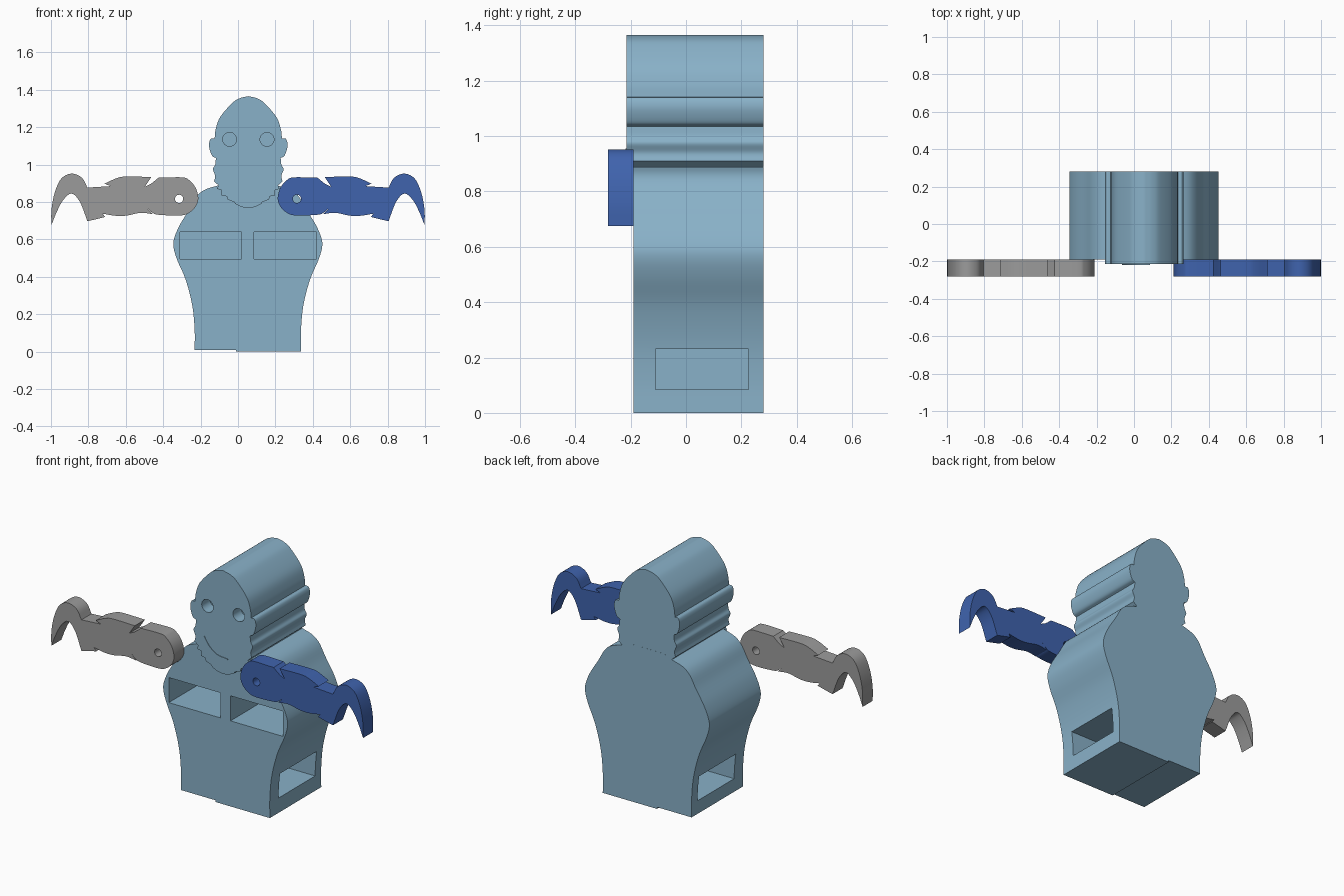
import bpy, bmesh, math
from mathutils import Vector

if "Cube" in bpy.data.objects:
    bpy.data.objects.remove(bpy.data.objects["Cube"])


def material(name, rgb):
    m = bpy.data.materials.new(name)
    m.diffuse_color = (*rgb, 1)
    m.use_nodes = True
    m.node_tree.nodes["Principled BSDF"].inputs["Base Color"].default_value = m.diffuse_color
    return m


PALE = material("pale blue", (0.25, 0.44, 0.58))
GREY = material("grey", (0.33, 0.33, 0.33))
BLUE = material("strong blue", (0.05, 0.125, 0.42))


def smooth(pts, n=5):
    """Catmull-Rom curve through the points."""
    p = [Vector(q) for q in pts]
    if len(p) < 3:
        return [tuple(q) for q in p]
    p = [2 * p[0] - p[1]] + p + [2 * p[-1] - p[-2]]
    out = []
    for a, b, c, d in zip(p, p[1:], p[2:], p[3:]):
        for i in range(n):
            t = i / n
            out.append(tuple(0.5 * (2 * b + (c - a) * t + (2 * a - 5 * b + 4 * c - d) * t * t
                                    + (3 * b - a - 3 * c + d) * t ** 3)))
    return out + [tuple(p[-2])]


def outline(*runs):
    """Join smooth runs, keeping a corner between them."""
    out = []
    for r in runs:
        for q in smooth(r):
            if not out or (Vector(q) - Vector(out[-1])).length > 1e-4:
                out.append(q)
    return out


def extrude(name, pts, y0, y1, mat):
    """Extrude an x-z outline along y."""
    bm = bmesh.new()
    face = bm.faces.new([bm.verts.new((x, y0, z)) for x, z in pts])
    ext = bmesh.ops.extrude_face_region(bm, geom=[face])
    moved = [v for v in ext["geom"] if isinstance(v, bmesh.types.BMVert)]
    bmesh.ops.translate(bm, verts=moved, vec=(0, y1 - y0, 0))
    bmesh.ops.recalc_face_normals(bm, faces=bm.faces)
    me = bpy.data.meshes.new(name)
    bm.to_mesh(me)
    bm.free()
    me.materials.append(mat)
    ob = bpy.data.objects.new(name, me)
    bpy.context.collection.objects.link(ob)
    return ob


def box(x0, x1, z0, z1, y0, y1):
    return extrude("cutter", [(x0, z0), (x1, z0), (x1, z1), (x0, z1)], y0, y1, PALE)


def disc(x, z, r, y0, y1):
    ring = [(x + r * math.cos(k * math.tau / 32), z + r * math.sin(k * math.tau / 32))
            for k in range(32)]
    return extrude("cutter", ring, y0, y1, PALE)


def finish(ob, cutters=()):
    """Cut the openings, then smooth the curved sides."""
    bpy.ops.object.select_all(action='DESELECT')
    bpy.context.view_layer.objects.active = ob
    ob.select_set(True)
    for c in cutters:
        mod = ob.modifiers.new("cut", 'BOOLEAN')
        mod.operation, mod.solver, mod.object = 'DIFFERENCE', 'EXACT', c
        bpy.ops.object.modifier_apply(modifier=mod.name)
        bpy.data.objects.remove(c, do_unlink=True)
    bpy.ops.object.shade_smooth_by_angle(angle=math.radians(25))


def mirrored(pts, cx):
    return [(2 * cx - x, z) for x, z in reversed(pts)]


# torso: right flank from hem to neck, mirrored to the left
flank = smooth([(0.337, 0.0), (0.337, 0.12), (0.35, 0.25), (0.385, 0.385), (0.43, 0.49),
                (0.45, 0.56), (0.445, 0.61), (0.415, 0.68), (0.365, 0.76), (0.325, 0.83),
                (0.28, 0.867), (0.2, 0.892), (0.16, 0.91)])
left = mirrored(flank, 0.0525)
left[-1] = (left[-1][0], 0.01)
torso = extrude("torso", flank + left + [(-0.01, 0.01), (-0.01, 0.0)], -0.19, 0.28, PALE)
# chest pockets and side pockets
finish(torso, [box(-0.31, 0.02, 0.495, 0.64, -0.3, 0.17),
               box(0.085, 0.42, 0.495, 0.64, -0.3, 0.17),
               box(0.09, 0.6, 0.085, 0.23, -0.11, 0.225),
               box(-0.6, 0.015, 0.085, 0.23, -0.11, 0.225)])

# head: ragged beard, jaw, ear and skull on the right, mirrored to the left
half = outline([(0.055, 0.768), (0.09, 0.774), (0.125, 0.79)],
               [(0.125, 0.79), (0.13, 0.80)], [(0.13, 0.80), (0.165, 0.813)],
               [(0.165, 0.813), (0.17, 0.83)], [(0.17, 0.83), (0.197, 0.835)],
               [(0.197, 0.835), (0.197, 0.865)], [(0.197, 0.865), (0.222, 0.87)],
               [(0.222, 0.87), (0.215, 0.89)], [(0.215, 0.89), (0.238, 0.91)],
               [(0.238, 0.91), (0.232, 0.94), (0.244, 0.975), (0.232, 1.0), (0.228, 1.035)],
               [(0.228, 1.035), (0.25, 1.05), (0.265, 1.1), (0.257, 1.137), (0.235, 1.14)],
               [(0.235, 1.14), (0.229, 1.19), (0.205, 1.255), (0.14, 1.33), (0.1, 1.355),
                (0.055, 1.366)])
head = extrude("head", half + mirrored(half, 0.055)[1:-1], -0.215, 0.2795, PALE)
# round eye sockets
finish(head, [disc(x, 1.135, 0.037, -0.3, -0.14) for x in (-0.045, 0.155)])

# thin smile on the face
grin = smooth([(-0.065, 0.95), (-0.03, 0.9), (0.02, 0.865), (0.085, 0.857)])
smile = extrude("smile", grin + [(x, z + 0.006) for x, z in reversed(grin)],
                -0.218, -0.21, PALE)

# arms: rounded upper arm, ragged forearm and hooked hand
arm = outline([(0.425, 0.93), (0.30, 0.932), (0.262, 0.918), (0.227, 0.877), (0.212, 0.82),
               (0.227, 0.775), (0.262, 0.742), (0.31, 0.728), (0.425, 0.732),
               (0.46, 0.745), (0.49, 0.772)],
              [(0.49, 0.772), (0.455, 0.735)],
              [(0.455, 0.735), (0.52, 0.742), (0.6, 0.727), (0.66, 0.727), (0.725, 0.738)],
              [(0.725, 0.738), (0.71, 0.72)], [(0.71, 0.72), (0.805, 0.697)],
              [(0.805, 0.697), (0.845, 0.80), (0.89, 0.845), (0.935, 0.81), (0.97, 0.745),
               (0.998, 0.675)],
              [(0.998, 0.675), (0.997, 0.76), (0.98, 0.85), (0.945, 0.925), (0.89, 0.952),
               (0.835, 0.93), (0.805, 0.877)],
              [(0.805, 0.877), (0.68, 0.885)], [(0.68, 0.885), (0.714, 0.898)],
              [(0.714, 0.898), (0.65, 0.927), (0.6, 0.936), (0.463, 0.934)],
              [(0.463, 0.934), (0.498, 0.882)], [(0.498, 0.882), (0.465, 0.898), (0.425, 0.93)])
if (Vector(arm[0]) - Vector(arm[-1])).length < 1e-4:
    arm.pop()
for name, side, mat in (("left_arm", -1, GREY), ("right_arm", 1, BLUE)):
    ob = extrude(name, [(side * x, z) for x, z in arm], -0.282, -0.19, mat)
    finish(ob, [disc(side * 0.315, 0.817, 0.022, -0.4, -0.1)])
    # keep a single colour on the bored hole
    ob.data.materials.clear()
    ob.data.materials.append(mat)
    for p in ob.data.polygons:
        p.material_index = 0
